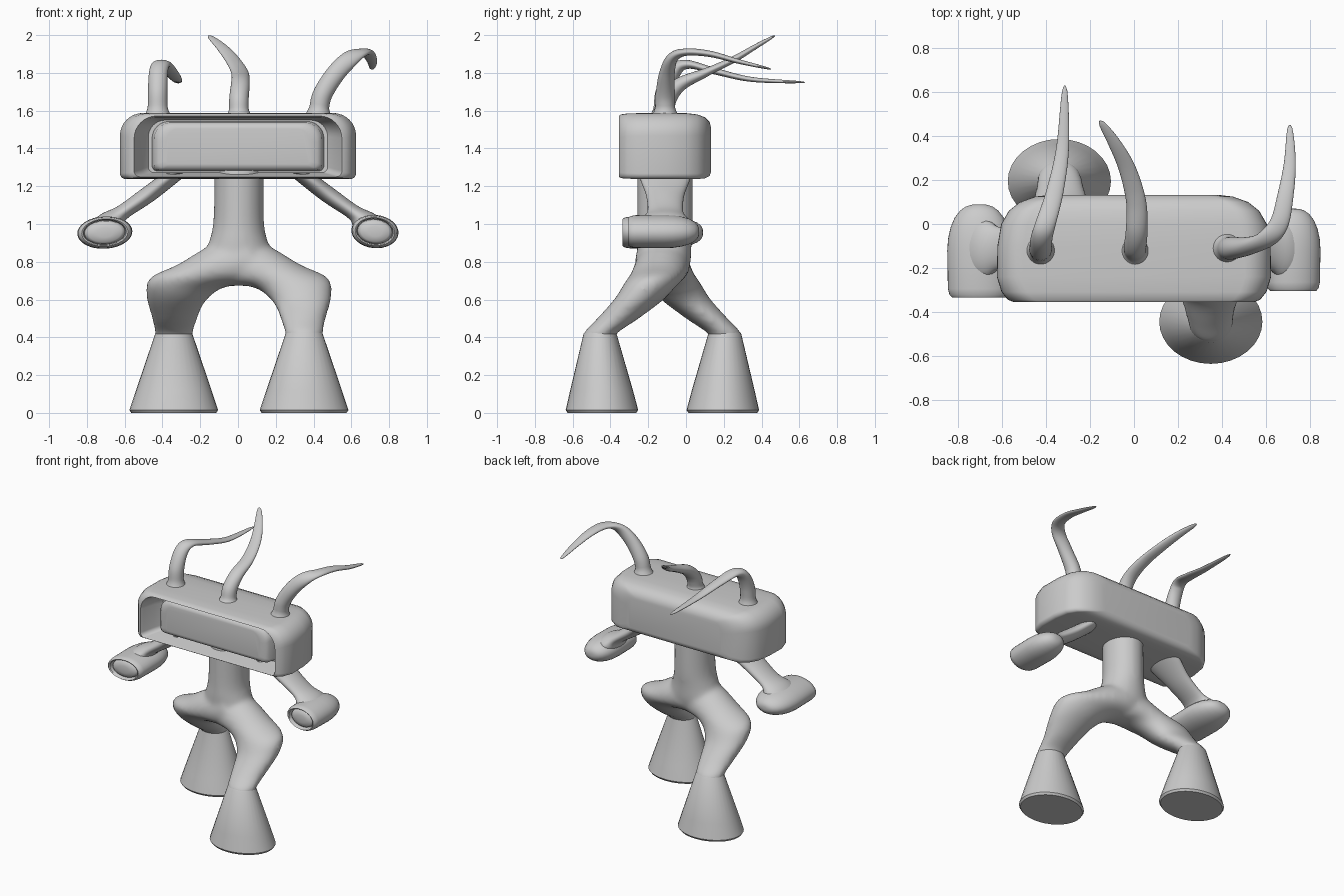
import bpy, bmesh, math
from mathutils import Vector, Matrix

if "Cube" in bpy.data.objects:
    bpy.data.objects.remove(bpy.data.objects["Cube"])

grey = bpy.data.materials.new("clay_grey")
grey.use_nodes = True
tone = (0.6, 0.6, 0.6, 1)
grey.diffuse_color = tone
grey.node_tree.nodes["Principled BSDF"].inputs["Base Color"].default_value = tone

SIDES = 32
# Turns the front leg into the rear leg, about the body's upright axis
HALF_TURN = (Matrix.Translation((0.005, -0.125, 0)) @ Matrix.Rotation(math.pi, 4, "Z")
             @ Matrix.Translation((-0.005, 0.125, 0)))
MIRROR = Matrix.Scale(-1, 4, (1, 0, 0))


def spline(keys, steps):
    """Catmull-Rom interpolation of equal-length tuples."""
    out = []
    for i in range(len(keys) - 1):
        quad = (keys[max(i - 1, 0)], keys[i], keys[i + 1], keys[min(i + 2, len(keys) - 1)])
        for s in range(steps):
            t = s / steps
            out.append([b + 0.5 * t * (c - a + t * (2*a - 5*b + 4*c - d + t * (3*(b - c) + d - a)))
                        for a, b, c, d in zip(*quad)])
    return out + [list(keys[-1])]


def oval(centre, u, v, power=1.0):
    ring = []
    for i in range(SIDES):
        a = math.tau * i / SIDES
        c, s = math.cos(a), math.sin(a)
        ring.append(centre + u * math.copysign(abs(c) ** power, c)
                    + v * math.copysign(abs(s) ** power, s))
    return ring


def slab(x0, z0, x1, z1, cy, ry):
    """Oval spanning two points of the front plane, ry deep either way."""
    p, q = Vector((x0, cy, z0)), Vector((x1, cy, z1))
    return oval((p + q) / 2, (q - p) / 2, Vector((0, ry, 0)))


def rounded_rect(y, half, z0, z1, top_r, low_r):
    ring = []
    corners = ((half, z1, top_r, 0), (-half, z1, top_r, 1), (-half, z0, low_r, 2), (half, z0, low_r, 3))
    for x, z, r, quarter in corners:
        cx = x - math.copysign(r, x)
        cz = z - r if z == z1 else z + r
        for i in range(9):
            a = (quarter + i / 8) * math.pi / 2
            ring.append(Vector((cx + r * math.cos(a), y, cz + r * math.sin(a))))
    return ring


def add_loft(bm, rings, matrix=Matrix()):
    loops = [[bm.verts.new(matrix @ p) for p in ring] for ring in rings]
    for a, b in zip(loops, loops[1:]):
        for i in range(len(a)):
            j = (i + 1) % len(a)
            bm.faces.new((a[i], a[j], b[j], b[i]))
    bm.faces.new(loops[0][::-1])
    bm.faces.new(loops[-1])


def finish(name, bm, angle=45):
    bmesh.ops.recalc_face_normals(bm, faces=bm.faces)
    mesh = bpy.data.meshes.new(name)
    bm.to_mesh(mesh)
    bm.free()
    mesh.materials.append(grey)
    obj = bpy.data.objects.new(name, mesh)
    bpy.context.collection.objects.link(obj)
    for other in bpy.context.selected_objects:
        other.select_set(False)
    obj.select_set(True)
    bpy.context.view_layer.objects.active = obj
    bpy.ops.object.shade_smooth_by_angle(angle=math.radians(angle))
    return obj


def loft(name, rings, matrix=Matrix(), angle=45):
    bm = bmesh.new()
    add_loft(bm, rings, matrix)
    return finish(name, bm, angle)


# Torso and striding legs, fused into one soft body
leg = spline([
    (0.26, 0.37, 0.44, 0.37, -0.455, 0.075),
    (0.25, 0.42, 0.45, 0.42, -0.455, 0.088),
    (0.225, 0.50, 0.465, 0.50, -0.36, 0.11),
    (0.19, 0.58, 0.495, 0.62, -0.25, 0.13),
    (0.13, 0.64, 0.475, 0.715, -0.19, 0.14),
    (0.06, 0.67, 0.33, 0.785, -0.15, 0.145),
    (-0.05, 0.675, 0.17, 0.88, -0.125, 0.145),
    (-0.13, 0.70, 0.0, 0.95, -0.115, 0.13)], 5)
torso = spline([
    (-0.17, 0.74, 0.17, 0.74, -0.115, 0.12),
    (-0.19, 0.80, 0.20, 0.80, -0.115, 0.14),
    (-0.155, 0.90, 0.16, 0.90, -0.115, 0.145),
    (-0.13, 1.02, 0.137, 1.02, -0.11, 0.147),
    (-0.125, 1.30, 0.137, 1.30, -0.11, 0.147)], 5)
bm = bmesh.new()
add_loft(bm, [slab(*k) for k in torso])
for m in (Matrix(), HALF_TURN):
    add_loft(bm, [slab(*k) for k in leg], m)
body = finish("body", bm)
fuse = body.modifiers.new("fuse", "REMESH")
fuse.mode = "VOXEL"
fuse.voxel_size = 0.016
fuse.use_smooth_shade = True
soften = body.modifiers.new("soften", "SMOOTH")
soften.factor = 0.5
soften.iterations = 8

# Flared feet
foot = [(0.125, 0, 0.575, 0, -0.445, 0.182), (0.115, 0.015, 0.585, 0.015, -0.445, 0.192),
        (0.15, 0.12, 0.55, 0.12, -0.447, 0.166), (0.252, 0.42, 0.448, 0.42, -0.455, 0.087),
        (0.27, 0.45, 0.43, 0.45, -0.44, 0.07)]
for name, m in (("front_foot", Matrix()), ("rear_foot", HALF_TURN)):
    loft(name, [slab(*k) for k in foot], m, 40)

# Wide head: raised face panel, recess, rim, then the shell to the back
head = [(-0.295, 0.38, 1.315, 1.505, 0.07, 0.02),
        (-0.29, 0.42, 1.295, 1.525, 0.09, 0.03),
        (-0.27, 0.445, 1.285, 1.537, 0.09, 0.03),
        (-0.20, 0.455, 1.28, 1.543, 0.09, 0.03),
        (-0.20, 0.475, 1.272, 1.55, 0.09, 0.03),
        (-0.25, 0.51, 1.262, 1.558, 0.10, 0.03),
        (-0.335, 0.54, 1.255, 1.565, 0.11, 0.03),
        (-0.355, 0.55, 1.25, 1.572, 0.12, 0.03),
        (-0.345, 0.575, 1.243, 1.58, 0.12, 0.03),
        (-0.31, 0.603, 1.24, 1.585, 0.12, 0.03),
        (-0.24, 0.625, 1.238, 1.587, 0.12, 0.03),
        (-0.10, 0.622, 1.238, 1.588, 0.12, 0.03),
        (0.0, 0.605, 1.238, 1.587, 0.12, 0.03),
        (0.06, 0.57, 1.238, 1.58, 0.11, 0.03),
        (0.10, 0.52, 1.242, 1.565, 0.10, 0.03),
        (0.125, 0.45, 1.255, 1.54, 0.09, 0.03),
        (0.133, 0.38, 1.28, 1.51, 0.07, 0.03)]
loft("head", [rounded_rect(*k) for k in head], angle=50)

# Flat arms flaring into the hands
arm = spline([
    (0.27, 1.27, 0.40, 1.27, -0.11, 0.14),
    (0.31, 1.23, 0.45, 1.23, -0.11, 0.13),
    (0.45, 1.12, 0.525, 1.175, -0.11, 0.10),
    (0.585, 1.03, 0.635, 1.095, -0.11, 0.095),
    (0.61, 0.98, 0.72, 1.055, -0.115, 0.13),
    (0.64, 0.94, 0.78, 1.01, -0.12, 0.15)], 5)
for name, m in (("left_arm", Matrix()), ("right_arm", MIRROR)):
    loft(name, [slab(*k) for k in arm], m)


# Pod hands with a sunken, domed front opening
def hand(name, cx, cz, rx, rz, y0, y1, tilt):
    rim = [(y0 + 0.005, 0.3), (y0 + 0.012, 0.6), (y0 + 0.022, 0.7), (y0 + 0.04, 0.74),
           (y0 + 0.005, 0.78), (y0, 0.84), (y0 + 0.012, 0.93), (y0 + 0.04, 0.98)]
    mid = (y0 + y1) / 2
    back = [(mid + (y1 - mid) * math.sin(a), math.cos(a) ** 0.75)
            for a in (math.radians(d) for d in (0, 15, 30, 45, 60, 72, 81, 87))]
    u = Vector((math.cos(tilt), 0, math.sin(tilt))) * rx
    v = Vector((-math.sin(tilt), 0, math.cos(tilt))) * rz
    loft(name, [oval(Vector((cx, y, cz)), u * s, v * s) for y, s in rim + back])


hand("left_hand", 0.725, 0.96, 0.125, 0.088, -0.305, 0.07, -0.1)
hand("right_hand", -0.705, 0.955, 0.146, 0.086, -0.335, 0.09, 0.06)


# Tapering feelers on top, flattened towards the tips
def feeler(name, path):
    pts = [Vector(p) for p in spline(path, 8)]
    rings = []
    for i, p in enumerate(pts):
        t = i / (len(pts) - 1)
        along = (pts[min(i + 1, len(pts) - 1)] - pts[max(i - 1, 0)]).normalized()
        u = Vector((1, 0, 0))
        u = (u - along * u.dot(along)).normalized()
        wide = 0.048 * (1 - t ** 2.2) ** 0.6 + 0.004 + 0.02 * max(0, 1 - t * 14)
        flat = 1 - 0.55 * min(1, max(0, (t - 0.15) / 0.4))
        rings.append(oval(p, u * wide, along.cross(u) * wide * flat))
    loft(name, rings, angle=60)


feeler("right_feeler", [(-0.425, -0.12, 1.57), (-0.425, -0.11, 1.70), (-0.42, -0.06, 1.81),
                        (-0.40, 0.01, 1.845), (-0.36, 0.15, 1.81), (-0.325, 0.35, 1.765),
                        (-0.315, 0.63, 1.75)])
feeler("middle_feeler", [(0.005, -0.12, 1.57), (0.005, -0.10, 1.66), (0.012, -0.03, 1.74),
                         (0.01, 0.10, 1.80), (-0.03, 0.25, 1.87), (-0.09, 0.37, 1.94),
                         (-0.155, 0.47, 1.997)])
feeler("left_feeler", [(0.425, -0.11, 1.57), (0.445, -0.11, 1.68), (0.52, -0.10, 1.80),
                       (0.60, -0.07, 1.88), (0.66, 0.0, 1.91), (0.69, 0.13, 1.90),
                       (0.71, 0.28, 1.86), (0.71, 0.45, 1.82)])
